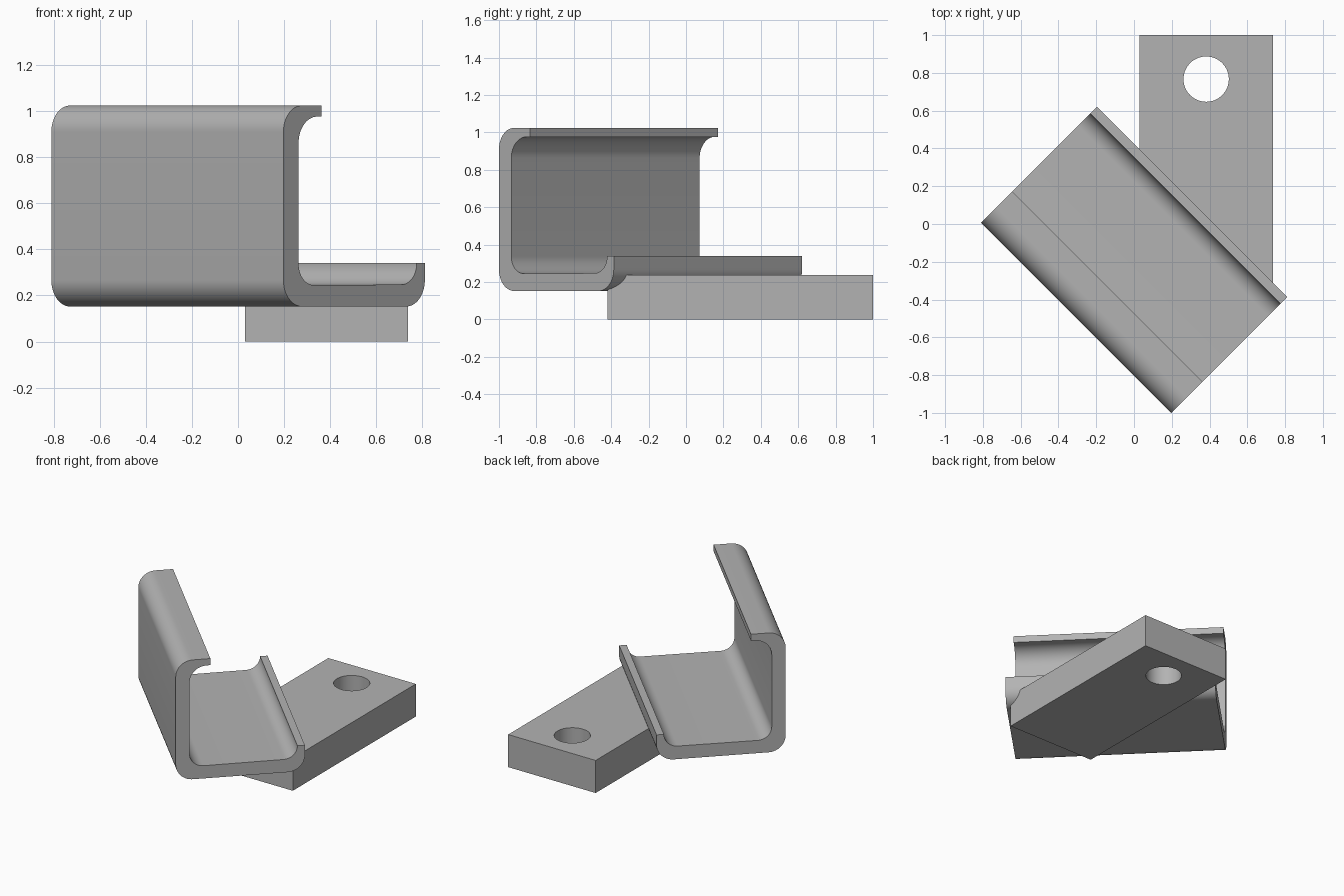
import bpy, bmesh, math
from mathutils import Matrix

cube = bpy.data.objects.get("Cube")
if cube:
    bpy.data.objects.remove(cube)

steel = bpy.data.materials.new("plain_grey")
steel.use_nodes = True
GREY = (0.45, 0.45, 0.45, 1)
steel.diffuse_color = GREY
steel.node_tree.nodes["Principled BSDF"].inputs["Base Color"].default_value = GREY


def extrude(name, outline, depth, matrix):
    """Extrude a flat outline along its local z, then place it."""
    bm = bmesh.new()
    face = bm.faces.new([bm.verts.new((a, b, 0)) for a, b in outline])
    new = bmesh.ops.extrude_face_region(bm, geom=[face])["geom"]
    bmesh.ops.translate(bm, vec=(0, 0, depth),
                        verts=[v for v in new if isinstance(v, bmesh.types.BMVert)])
    bmesh.ops.transform(bm, matrix=matrix, verts=bm.verts)
    bmesh.ops.recalc_face_normals(bm, faces=bm.faces)
    mesh = bpy.data.meshes.new(name)
    bm.to_mesh(mesh)
    bm.free()
    mesh.materials.append(steel)
    obj = bpy.data.objects.new(name, mesh)
    bpy.context.collection.objects.link(obj)
    return obj


def arc(cx, cy, r, start, end, steps=16):
    angles = [math.radians(start + (end - start) * i / steps) for i in range(steps + 1)]
    return [(cx + r * math.cos(t), cy + r * math.sin(t)) for t in angles]


def smooth(obj):
    bpy.ops.object.select_all(action='DESELECT')
    obj.select_set(True)
    bpy.context.view_layer.objects.active = obj
    bpy.ops.object.shade_smooth_by_angle(angle=math.radians(30))


# Bent channel: tall wall with a thin top lip, floor and low front lip
W, LOW, TOP, T, R = 0.868, 0.152, 1.024, 0.093, 0.115
LIP, LIP_END, LIP_T = 0.34, 0.233, 0.048
profile = [(LIP_END, TOP)]
profile += arc(R, TOP - R, R, 90, 180)
profile += arc(R, LOW + R, R, 180, 270)
profile += arc(W - R, LOW + R, R, 270, 360)
profile += [(W, LIP)]
profile += arc(W - 0.05 - T, LIP, T, 0, -90)
profile += arc(2 * T, LOW + 2 * T, T, 270, 180)
profile += arc(T + R, TOP - LIP_T - R, R, 180, 90)
profile += [(LIP_END, TOP - LIP_T)]

# Local x runs across the channel, local y up, local z along its length
s = math.sqrt(0.5)
place = Matrix(((s, 0, s, -0.81),
                (s, 0, -s, 0.007),
                (0, 1, 0, 0),
                (0, 0, 0, 1)))
smooth(extrude("bent_channel", profile, 1.424, place))

# Base plate with a round bolt hole
plate = extrude("base_plate", [(0.03, -0.42), (0.737, -0.42), (0.737, 1), (0.03, 1)],
                0.238, Matrix())
cutter = extrude("hole_cutter", arc(0.382, 0.767, 0.12, 0, 360, 64)[:-1],
                 0.6, Matrix.Translation((0, 0, -0.2)))
cut = plate.modifiers.new("bolt_hole", 'BOOLEAN')
cut.operation = 'DIFFERENCE'
cut.solver = 'EXACT'
cut.object = cutter
bpy.context.view_layer.objects.active = plate
bpy.ops.object.modifier_apply(modifier=cut.name)
bpy.data.objects.remove(cutter)
smooth(plate)
